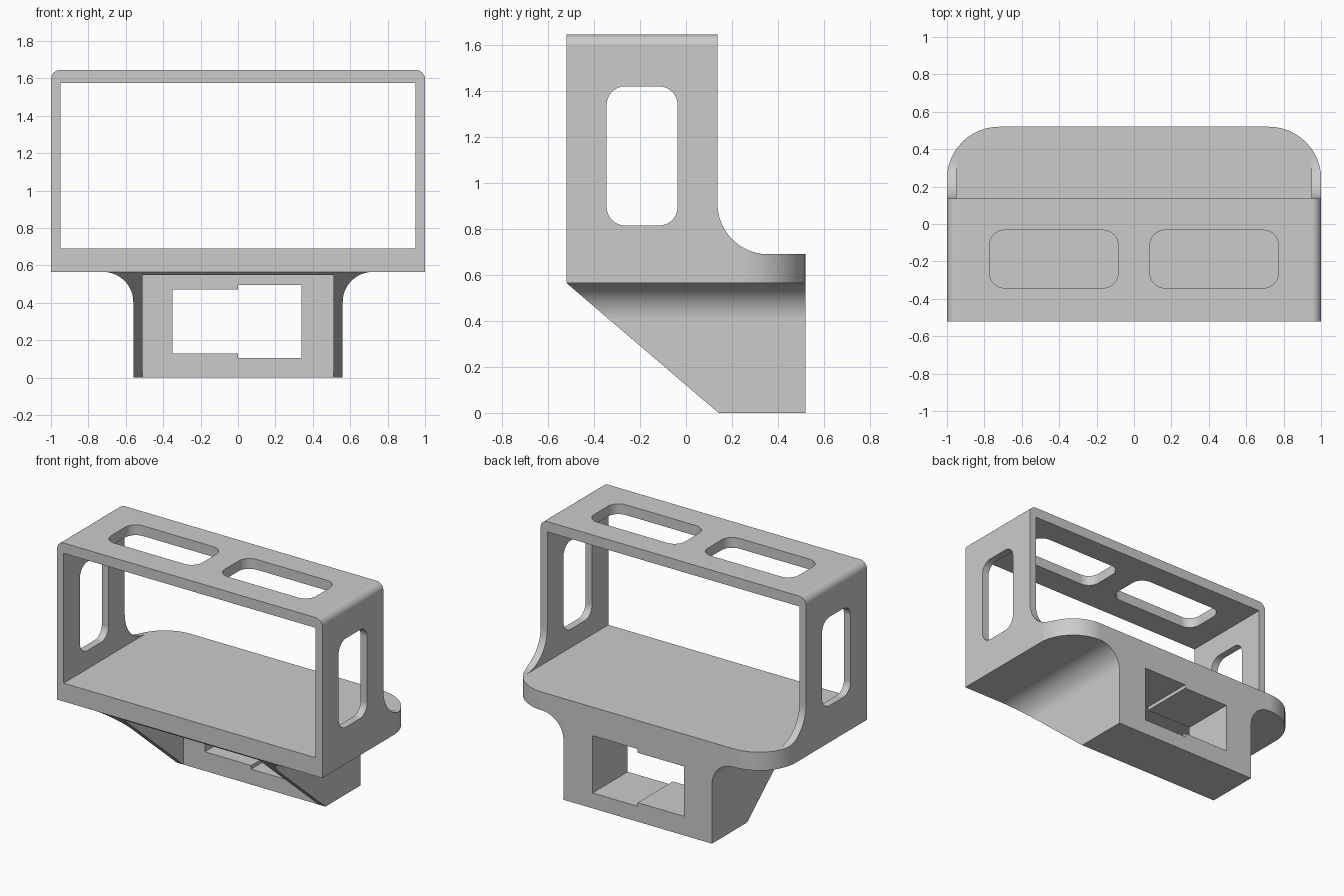
import bpy, bmesh, math
from mathutils import Vector

if "Cube" in bpy.data.objects:
    bpy.data.objects.remove(bpy.data.objects["Cube"], do_unlink=True)

grey = bpy.data.materials.new("plain grey")
grey.use_nodes = True
grey.diffuse_color = (0.6, 0.6, 0.6, 1)
grey.node_tree.nodes["Principled BSDF"].inputs["Base Color"].default_value = (0.6, 0.6, 0.6, 1)


def outline(corners, steps=12):
    """Closed 2D outline from (u, v) or (u, v, radius) corners."""
    pts = []
    for i, c in enumerate(corners):
        p = Vector(c[:2])
        if len(c) < 3:
            pts.append(p)
            continue
        a = (Vector(corners[i - 1][:2]) - p).normalized()
        b = (Vector(corners[(i + 1) % len(corners)][:2]) - p).normalized()
        half = a.angle(b) / 2
        centre = p + (a + b).normalized() * c[2] / math.sin(half)
        start = p + a * c[2] / math.tan(half) - centre
        end = p + b * c[2] / math.tan(half) - centre
        sweep = start.angle(end)
        for k in range(steps + 1):
            t = k / steps
            pts.append(centre + (start * math.sin((1 - t) * sweep)
                                 + end * math.sin(t * sweep)) / math.sin(sweep))
    return pts


def rect(u0, u1, v0, v1, r=None):
    tail = (r,) if r else ()
    return [(u, v) + tail for u, v in ((u0, v0), (u1, v0), (u1, v1), (u0, v1))]


def prism(name, corners, axis, a, b):
    """Extrude an outline along an axis, from a to b."""
    place = {"X": lambda p, d: (d, p.x, p.y),
             "Y": lambda p, d: (p.x, d, p.y),
             "Z": lambda p, d: (p.x, p.y, d)}[axis]
    bm = bmesh.new()
    pts = outline(corners)
    low, high = ([bm.verts.new(place(p, d)) for p in pts] for d in (a, b))
    bm.faces.new(low)
    bm.faces.new(high)
    for i in range(len(pts)):
        bm.faces.new((low[i - 1], low[i], high[i], high[i - 1]))
    bmesh.ops.recalc_face_normals(bm, faces=bm.faces)
    mesh = bpy.data.meshes.new(name)
    bm.to_mesh(mesh)
    bm.free()
    mesh.materials.append(grey)
    ob = bpy.data.objects.new(name, mesh)
    bpy.context.collection.objects.link(ob)
    return ob


def shape(ob, operation, cutter):
    mod = ob.modifiers.new("shape", "BOOLEAN")
    mod.operation, mod.solver, mod.object = operation, "EXACT", cutter
    bpy.context.view_layer.objects.active = ob
    bpy.ops.object.modifier_apply(modifier=mod.name)
    bpy.data.objects.remove(cutter, do_unlink=True)


# Front outline: wide frame on a narrow stand with flared shoulders
right_half = [(0.56, 0), (0.56, 0.565, 0.16), (1, 0.565), (1, 1.645, 0.05)]
left_half = [(-c[0],) + c[1:] for c in reversed(right_half)]
body = prism("mounting_frame", right_half + left_half, "Y", -0.7, 0.7)

# Side outline: sloped gussets, upright frame and curved shelf transition
shape(body, "INTERSECT", prism("side_outline", [
    (-0.52, 0.565), (0.2, -0.05), (0.8, -0.05), (0.8, 0.69),
    (0.137, 0.69, 0.22), (0.137, 1.8), (-0.52, 1.8)], "X", -1.2, 1.2))

# Plan outline: rounded rear shelf corners
shape(body, "INTERSECT", prism("plan_outline", [
    (-1.001, -0.8), (1.001, -0.8), (1.001, 0.52, 0.28), (-1.001, 0.52, 0.28)],
    "Z", -0.2, 2))

# Large opening, and the pocket between the gussets
shape(body, "DIFFERENCE", prism("opening", rect(-0.95, 0.95, 0.69, 1.575), "Y", -1, 1))
shape(body, "DIFFERENCE", prism("pocket", rect(-0.51, 0.51, -0.1, 0.55), "Y", -1, 0.142))

# Stepped slot through the stand
shape(body, "DIFFERENCE", prism("slot", [
    (-0.35, 0.13), (0, 0.13), (0, 0.105), (0.34, 0.105),
    (0.34, 0.495), (0, 0.495), (0, 0.47), (-0.35, 0.47)], "Y", -1, 1))

# Rounded windows in both side walls and the roof
for s in (-1, 1):
    shape(body, "DIFFERENCE", prism(
        "side_window", rect(-0.345, -0.037, 0.815, 1.42, 0.08), "X", s * 0.8, s * 1.2))
    u0, u1 = sorted((s * 0.085, s * 0.772))
    shape(body, "DIFFERENCE", prism(
        "roof_window", rect(u0, u1, -0.342, -0.033, 0.08), "Z", 1.5, 1.8))

# Smooth fillets with crisp flat faces
bpy.ops.object.select_all(action="DESELECT")
body.select_set(True)
bpy.context.view_layer.objects.active = body
bpy.ops.object.shade_smooth_by_angle(angle=math.radians(25))
normals = body.modifiers.new("flat_face_normals", "WEIGHTED_NORMAL")
normals.keep_sharp = True
